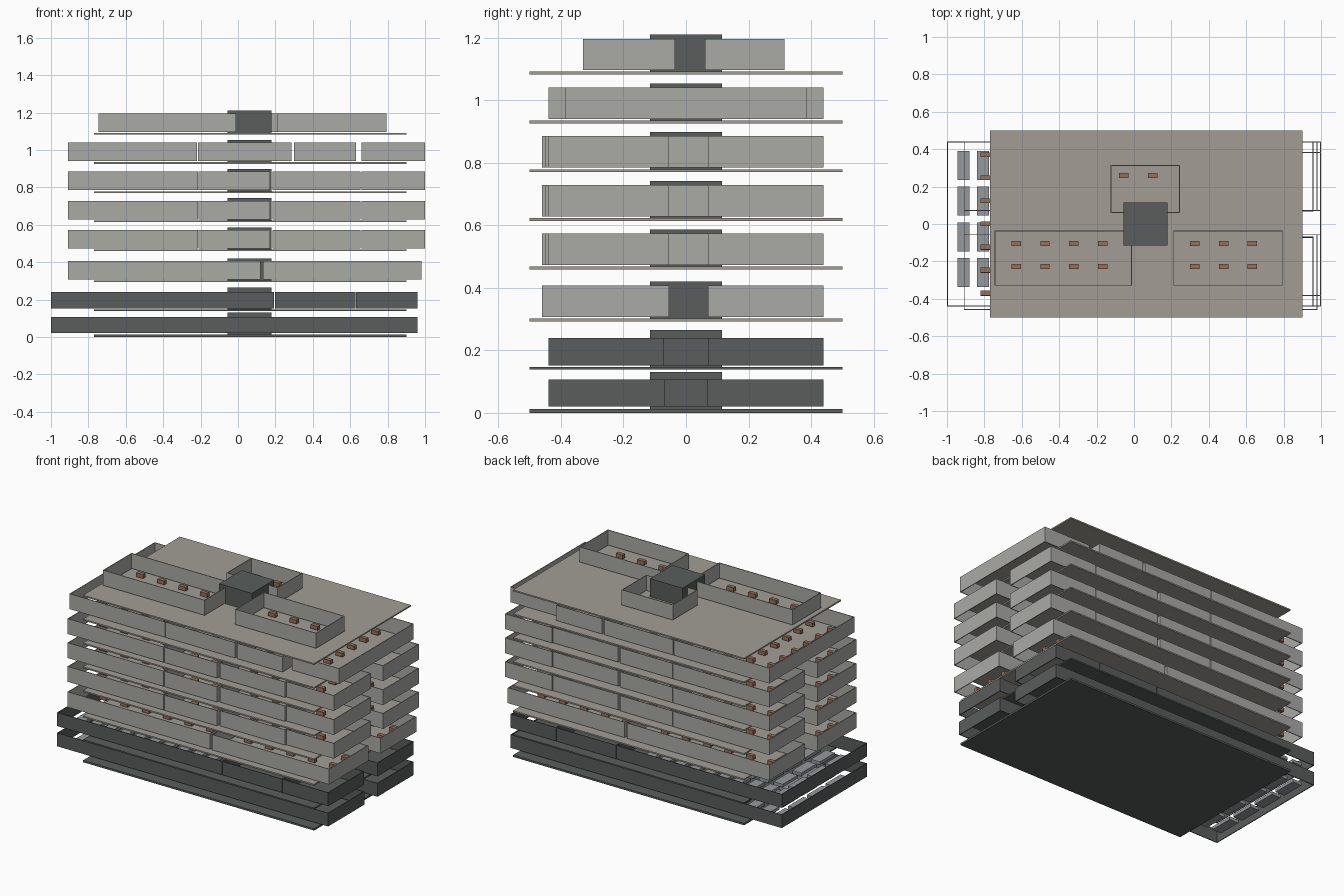
import bpy, bmesh

if "Cube" in bpy.data.objects:
    bpy.data.objects.remove(bpy.data.objects["Cube"])

def material(name, r, g, b):
    m = bpy.data.materials.new(name)
    m.diffuse_color = (r, g, b, 1)
    m.use_nodes = True
    m.node_tree.nodes["Principled BSDF"].inputs["Base Color"].default_value = m.diffuse_color
    return m

DARK = material("dark_grey", 0.10, 0.11, 0.105)
WALL = material("wall_grey", 0.40, 0.40, 0.38)
SLAB = material("slab_stone", 0.36, 0.34, 0.30)
WOOD = material("desk_wood", 0.30, 0.16, 0.10)
BAY = material("bay_grey", 0.30, 0.32, 0.34)

def boxes(name, spans, mat):
    """One object from a list of (x0, x1, y0, y1, z0, z1) boxes."""
    bm = bmesh.new()
    for x0, x1, y0, y1, z0, z1 in spans:
        for v in bmesh.ops.create_cube(bm, size=1)["verts"]:
            v.co.x = x0 + (v.co.x + .5) * (x1 - x0)
            v.co.y = y0 + (v.co.y + .5) * (y1 - y0)
            v.co.z = z0 + (v.co.z + .5) * (z1 - z0)
    me = bpy.data.meshes.new(name)
    bm.to_mesh(me)
    bm.free()
    me.materials.append(mat)
    ob = bpy.data.objects.new(name, me)
    bpy.context.collection.objects.link(ob)

H = 0.0025  # half wall thickness

def wall_loop(name, pts, z0, z1, mat):
    """Thin wall along a closed axis-aligned outline."""
    spans = []
    for (ax, ay), (bx, by) in zip(pts, pts[1:] + pts[:1]):
        spans.append((min(ax, bx) - H, max(ax, bx) + H,
                      min(ay, by) - H, max(ay, by) + H, z0, z1))
    boxes(name, spans, mat)

def room_walls(name, room, z0, z1, mat):
    x0, x1, y0, y1 = room[0] + H, room[1] - H, room[2] + H, room[3] - H
    wall_loop(name, [(x0, y0), (x1, y0), (x1, y1), (x0, y1)], z0, z1, mat)

def desk_grid(name, room, z):
    """Rows of small desks filling a room, clear of the core."""
    x0, x1, y0, y1 = room
    spans = []
    x = x0 + 0.115
    while x < x1 - 0.1:
        y = y1 - 0.07
        while y > y0 + 0.06:
            if not (-0.09 < x < 0.21 and -0.14 < y < 0.14):
                spans.append((x - .025, x + .025, y - .013, y + .013, z, z + .025))
            y -= 0.123
        x += 0.154
    if spans:
        boxes(name, spans, WOOD)

# room layouts: x0, x1, y0, y1
storage = [(-1, .193, -.44, .44), (.197, .627, -.44, -.07), (.63, .96, -.44, -.07),
           (.197, .627, .07, .44), (.63, .96, .07, .44)]
open_plan = [(-.91, .12, -.46, -.055), (.135, .98, -.46, -.055),
             (-.91, .12, .07, .44), (.135, .98, .07, .44)]
typical = [(-.91, -.215, -.46, -.055), (-.21, .17, -.46, -.12), (.185, .655, -.45, .435),
           (.66, 1, -.44, -.055), (.66, 1, .07, .44),
           (-.91, -.215, .07, .44), (-.21, .17, .12, .44)]
upper = [(-.91, -.22, -.44, .44), (-.215, .285, -.44, -.12), (-.215, .285, .12, .44),
         (.30, .63, -.44, .44), (.66, 1, -.385, .385)]
roof = [(-.745, -.01, -.33, -.035), (.21, .795, -.33, -.035), (-.125, .245, .06, .315)]

# slab bottom, slab top, wall bottom, wall top, core top, rooms
floors = [
    (.000, .012, .020, .107, .130, None),
    (.138, .147, .152, .240, .265, storage),
    (.293, .302, .307, .407, .420, open_plan),
    (.459, .468, .473, .573, .586, typical),
    (.614, .623, .628, .728, .742, typical),
    (.770, .779, .785, .885, .898, typical),
    (.926, .935, .940, 1.040, 1.053, upper),
    (1.082, 1.091, 1.097, 1.196, 1.210, roof)]

for i, (s0, s1, w0, w1, top, rooms) in enumerate(floors, 1):
    low = i < 3
    # floor slab and lift core
    boxes(f"slab_{i}", [(-.77, .90, -.5, .5, s0, s1)], DARK if low else SLAB)
    boxes(f"core_{i}", [(-.055, .18, -.115, .115, s0, top)], DARK)
    # basement outline with a notch on the right
    if rooms is None:
        wall_loop("basement_wall", [(-.9975, -.4375), (.9575, -.4375), (.9575, -.07),
                                    (.2, -.07), (.2, .07), (.9575, .07),
                                    (.9575, .4375), (-.9975, .4375)], w0, w1, DARK)
    # rooms and desks
    for k, room in enumerate(rooms or [], 1):
        room_walls(f"room_{i}_{k}", room, w0, w1, DARK if low else WALL)
        if i == 8 and k == 3:
            boxes("desks_8_3", [(x - .025, x + .025, .247, .273, w0, w0 + .025)
                                for x in (-.055, .10)], WOOD)
        elif not low:
            desk_grid(f"desks_{i}_{k}", room, w0)
    # parking bays on the two lower floors
    if low:
        spans = []
        for c in range(10):
            x = -.912 + .105 * c
            for y in (.3125, .1225, -.07, -.26):
                if not (x > -.1 and abs(y) < .2):
                    spans.append((x - .033, x + .033, y - .078, y + .078, w0, w0 + .02))
        boxes(f"parking_bays_{i}", spans, BAY)
